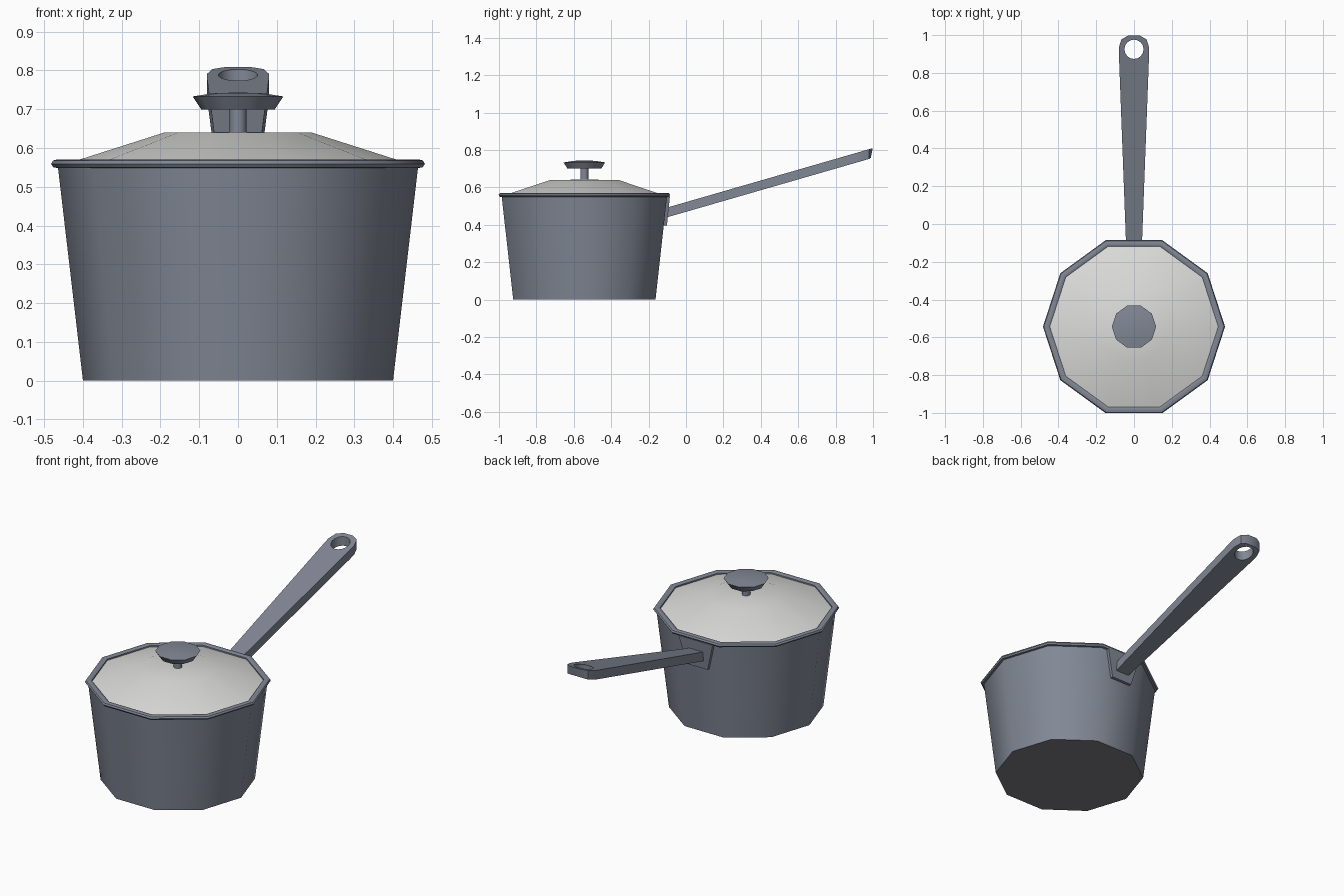
import bpy, bmesh, math

if "Cube" in bpy.data.objects:
    bpy.data.objects.remove(bpy.data.objects["Cube"])

CY = -0.5435   # pot centre along y
SIDES = 10


def material(name, rgb):
    m = bpy.data.materials.new(name)
    m.diffuse_color = (*rgb, 1)
    m.use_nodes = True
    m.node_tree.nodes["Principled BSDF"].inputs["Base Color"].default_value = m.diffuse_color
    return m


STEEL = material("blue grey steel", (0.22, 0.245, 0.30))
LID = material("light lid grey", (0.72, 0.72, 0.71))
BASE = material("base grey", (0.21, 0.20, 0.22))


def finish(bm, name, mats, angle):
    bmesh.ops.recalc_face_normals(bm, faces=bm.faces)
    me = bpy.data.meshes.new(name)
    bm.to_mesh(me)
    bm.free()
    ob = bpy.data.objects.new(name, me)
    bpy.context.collection.objects.link(ob)
    for m in mats:
        me.materials.append(m)
    bpy.ops.object.select_all(action='DESELECT')
    ob.select_set(True)
    bpy.context.view_layer.objects.active = ob
    bpy.ops.object.shade_smooth_by_angle(angle=math.radians(angle))
    return ob


def lathe(name, profile, mats, closed=False, angle=40):
    """Turn (radius, z) points around the pot axis; radius 0 makes a fan."""
    bm = bmesh.new()
    rings = []
    for r, z in profile:
        if r == 0:
            rings.append([bm.verts.new((0, CY, z))] * SIDES)
        else:
            rings.append([bm.verts.new((r * math.cos(a), CY + r * math.sin(a), z))
                          for a in (2 * math.pi * i / SIDES for i in range(SIDES))])
    pairs = list(zip(rings, rings[1:]))
    if closed:
        pairs.append((rings[-1], rings[0]))
    for lo, hi in pairs:
        for i in range(SIDES):
            j = (i + 1) % SIDES
            quad = list(dict.fromkeys((lo[i], lo[j], hi[j], hi[i])))
            bm.faces.new(quad)
    return finish(bm, name, mats, angle)


# Pot wall with closed bottom
pot = lathe("pot_body", [(0, 0), (0.40, 0), (0.465, 0.555), (0.445, 0.555),
                         (0.385, 0.02), (0, 0.02)], [STEEL, BASE])
for p in pot.data.polygons:
    if p.center.z < 0.001:
        p.material_index = 1

# Rolled rim
lathe("pot_rim", [(0.462, 0.548), (0.476, 0.550), (0.482, 0.559), (0.477, 0.568),
                  (0.465, 0.571), (0.452, 0.570), (0.446, 0.566), (0.446, 0.550)],
      [STEEL], closed=True)

# Lid, its knob stem and knob
lathe("lid", [(0.45, 0.557), (0.19, 0.640), (0, 0.641)], [LID])
lathe("knob_stem", [(0.022, 0.63), (0.022, 0.71)], [STEEL])
lathe("knob", [(0, 0.70), (0.095, 0.70), (0.117, 0.733), (0.06, 0.742), (0, 0.743)], [STEEL])

# Bracket plate following the sloped wall
bm = bmesh.new()
outer, inner = [], []
for x, z, y in ((-0.065, 0.395, -0.102), (0.065, 0.395, -0.102),
                (0.108, 0.552, -0.086), (-0.108, 0.552, -0.086)):
    outer.append(bm.verts.new((x, y, z)))
    inner.append(bm.verts.new((x, y - 0.03, z)))
bm.faces.new(outer)
bm.faces.new(inner)
for i in range(4):
    j = (i + 1) % 4
    bm.faces.new((outer[i], outer[j], inner[j], inner[i]))
finish(bm, "handle_bracket", [STEEL], 30)

# Handle: tapered outline with a hanging hole, extruded and sheared upward
half = [(0.042, -0.11), (0.080, 0.90), (0.080, 0.935), (0.066, 0.978), (0.030, 0.998)]
outline = half + [(-x, y) for x, y in reversed(half)]
hole = [(0.051 * math.cos(2 * math.pi * i / 16), 0.925 + 0.051 * math.sin(2 * math.pi * i / 16))
        for i in range(16)]
bm = bmesh.new()
edges = []
for loop in (outline, hole):
    vs = [bm.verts.new((x, y, 0)) for x, y in loop]
    edges += [bm.edges.new((vs[i], vs[(i + 1) % len(vs)])) for i in range(len(vs))]
bmesh.ops.triangle_fill(bm, edges=edges, use_beauty=True)
ext = bmesh.ops.extrude_face_region(bm, geom=bm.faces[:])
for g in ext["geom"]:
    if isinstance(g, bmesh.types.BMVert):
        g.co.z = -0.052
for v in bm.verts:
    v.co.z += 0.495 + 0.289 * (v.co.y + 0.09)
    if v.co.z < 0.78 and v.co.y > 0.99:
        v.co.y -= 0.01
finish(bm, "handle", [STEEL], 35)
